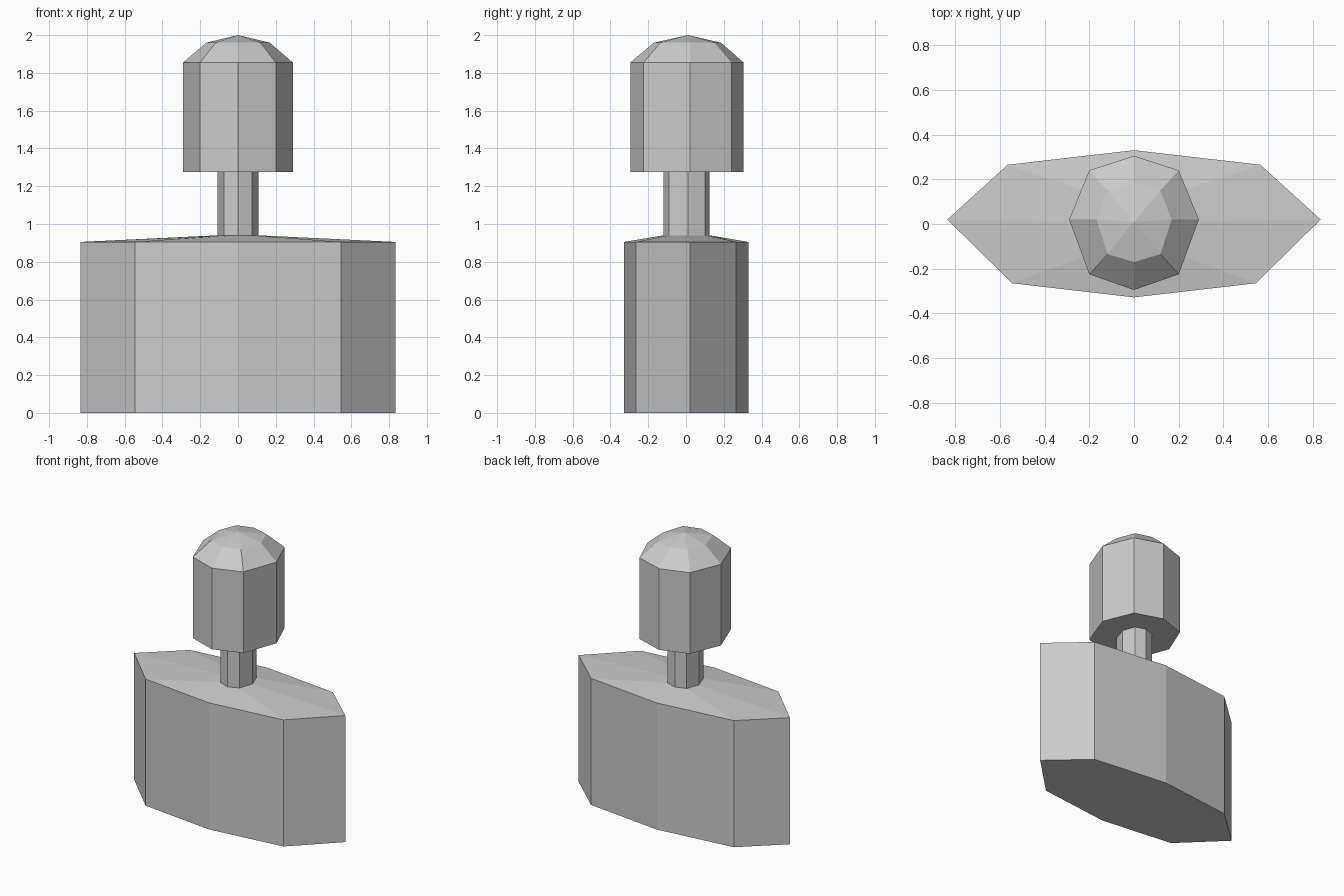
import bpy
import bmesh

cube = bpy.data.objects.get("Cube")
if cube:
    bpy.data.objects.remove(cube, do_unlink=True)

# Single flat grey
grey = bpy.data.materials.new("light grey")
grey.use_nodes = True
colour = (0.6, 0.6, 0.6, 1.0)
grey.diffuse_color = colour
grey.node_tree.nodes["Principled BSDF"].inputs["Base Color"].default_value = colour


def octagon(side, back_corner, front_corner, back_y, front_y):
    """Left-right symmetric eight-sided outline, counter-clockwise from +x."""
    (sx, sy), (bx, by), (fx, fy) = side, back_corner, front_corner
    return [(sx, sy), (bx, by), (0, back_y), (-bx, by),
            (-sx, sy), (-fx, fy), (0, front_y), (fx, fy)]


def loft(name, rings, cap_bottom=False, cap_top=False, apex=None):
    """Skin a stack of (outline, height) rings with flat faces."""
    bm = bmesh.new()
    loops = [[bm.verts.new((x, y, z)) for x, y in outline] for outline, z in rings]
    n = len(loops[0])
    for low, high in zip(loops, loops[1:]):
        for i in range(n):
            j = (i + 1) % n
            bm.faces.new((low[i], low[j], high[j], high[i]))
    if cap_bottom:
        bm.faces.new(loops[0][::-1])
    if cap_top:
        bm.faces.new(loops[-1])
    if apex:
        tip = bm.verts.new(apex)
        for i in range(n):
            bm.faces.new((loops[-1][i], loops[-1][(i + 1) % n], tip))
    mesh = bpy.data.meshes.new(name)
    bm.to_mesh(mesh)
    bm.free()
    mesh.materials.append(grey)
    obj = bpy.data.objects.new(name, mesh)
    bpy.context.collection.objects.link(obj)
    return obj


# Outlines, from the wide body up to the rounded cap top
body_outline = octagon((0.835, 0.02), (0.565, 0.265), (0.545, -0.265), 0.33, -0.328)
neck_outline = octagon((0.108, 0.01), (0.075, 0.1), (0.075, -0.09), 0.125, -0.12)
cap_outline = octagon((0.29, 0.02), (0.2, 0.24), (0.2, -0.225), 0.305, -0.295)
crown_outline = octagon((0.168, 0.02), (0.118, 0.15), (0.118, -0.135), 0.185, -0.17)

# Body with a shallow sloping shoulder
loft("bottle_body", [(body_outline, 0), (body_outline, 0.905), (neck_outline, 0.94)],
     cap_bottom=True)

# Narrow neck
loft("bottle_neck", [(neck_outline, 0.94), (neck_outline, 1.275)])

# Faceted domed cap
loft("bottle_cap", [(cap_outline, 1.275), (cap_outline, 1.855), (crown_outline, 1.96)],
     cap_bottom=True, apex=(0, 0.01, 2.0))
